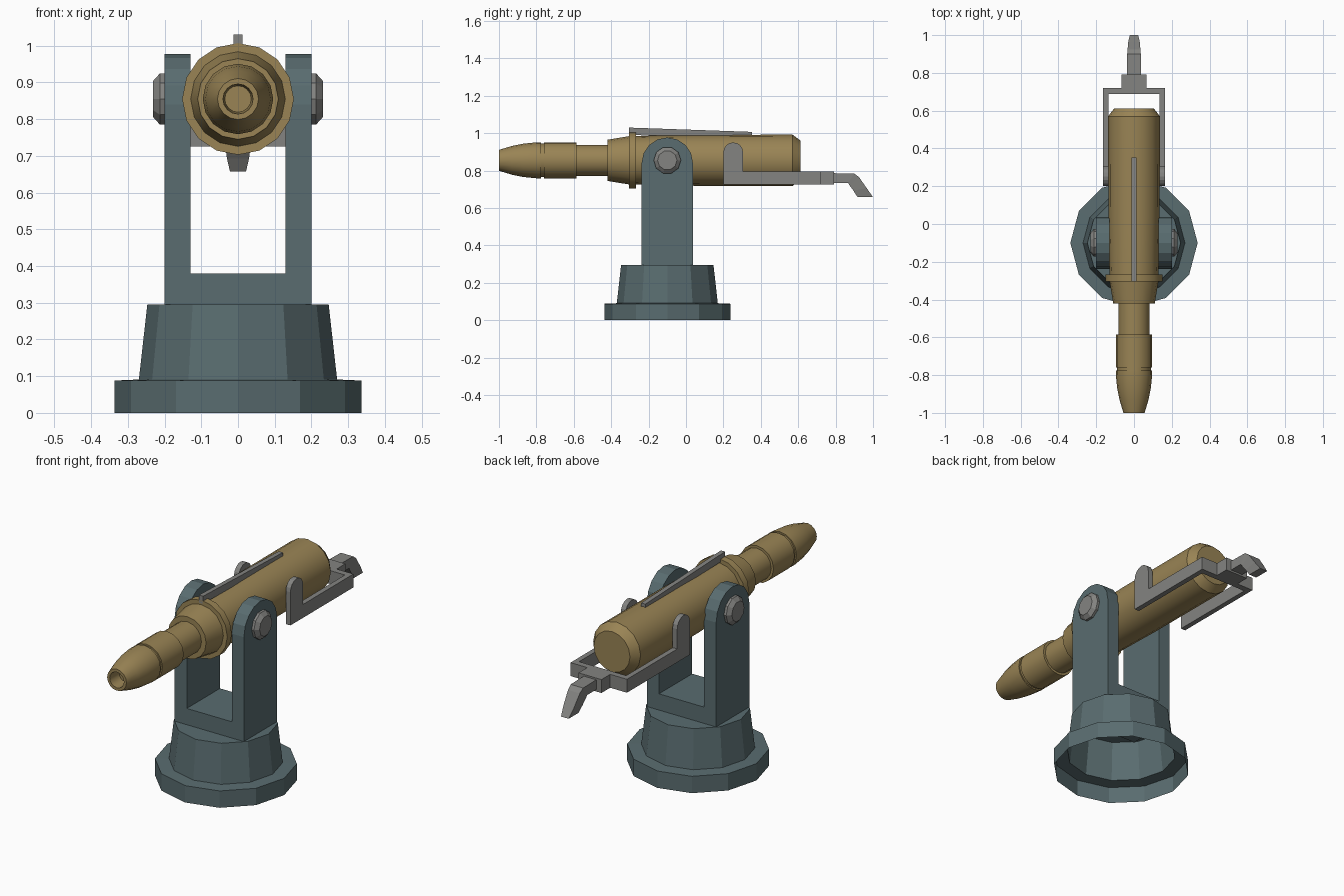
import bpy, bmesh, math

if "Cube" in bpy.data.objects:
    bpy.data.objects.remove(bpy.data.objects["Cube"])

PIVOT_Y, AXIS_Z = -0.10, 0.855


def material(name, rgb):
    m = bpy.data.materials.new(name)
    m.diffuse_color = (*rgb, 1)
    m.use_nodes = True
    m.node_tree.nodes["Principled BSDF"].inputs["Base Color"].default_value = m.diffuse_color
    return m


STEEL = material("blue_grey", (0.10, 0.15, 0.16))
BRASS = material("brass", (0.32, 0.23, 0.09))
GREY = material("mid_grey", (0.23, 0.23, 0.22))


def finish(name, bm, mat, smooth=False, recalc=True):
    if recalc:
        bmesh.ops.recalc_face_normals(bm, faces=bm.faces)
    me = bpy.data.meshes.new(name)
    bm.to_mesh(me)
    bm.free()
    ob = bpy.data.objects.new(name, me)
    bpy.context.collection.objects.link(ob)
    me.materials.append(mat)
    if smooth:
        bpy.ops.object.select_all(action='DESELECT')
        ob.select_set(True)
        bpy.context.view_layer.objects.active = ob
        bpy.ops.object.shade_smooth_by_angle(angle=math.radians(28))
    return ob


def lathe(name, profile, sides, place, mat, caps=(True, True), smooth=False):
    """Rings from (distance along axis, radius); place(c, s, d) gives the point."""
    bm = bmesh.new()
    rings = []
    for d, r in profile:
        angles = [2 * math.pi * i / sides for i in range(sides)]
        rings.append([bm.verts.new(place(r * math.cos(a), r * math.sin(a), d)) for a in angles])
    for a, b in zip(rings, rings[1:]):
        for i in range(sides):
            j = (i + 1) % sides
            bm.faces.new((a[i], a[j], b[j], b[i]))
    if caps[0]:
        bm.faces.new(rings[0][::-1])
    if caps[1]:
        bm.faces.new(rings[-1])
    return finish(name, bm, mat, smooth)


def extrude_x(name, outline, x0, x1, mat):
    """Prism from a (y, z) outline, between two x positions."""
    bm = bmesh.new()
    a = [bm.verts.new((x0, y, z)) for y, z in outline]
    b = [bm.verts.new((x1, y, z)) for y, z in outline]
    bm.faces.new(a)
    bm.faces.new(b[::-1])
    for i in range(len(a)):
        j = (i + 1) % len(a)
        bm.faces.new((a[i], a[j], b[j], b[i]))
    return finish(name, bm, mat)


def box(name, x, y, z, mat):
    return extrude_x(name, [(y[0], z[0]), (y[1], z[0]), (y[1], z[1]), (y[0], z[1])], x[0], x[1], mat)


def arc(cy, cz, r, n):
    return [(cy + r * math.cos(math.pi * i / n), cz + r * math.sin(math.pi * i / n))
            for i in range(n + 1)]


# Pedestal: twelve-sided shell, open underneath
lathe("pedestal", [(0, 0.337), (0.088, 0.337), (0.091, 0.27), (0.295, 0.247)], 12,
      lambda c, s, d: (c, PIVOT_Y + s, d), STEEL, caps=(False, True))

# Yoke: floor block and two round-topped arms
box("yoke_floor", (-0.13, 0.13), (-0.237, 0.037), (0.29, 0.38), STEEL)
arm = [(-0.237, 0.29), (0.037, 0.29)] + arc(PIVOT_Y, 0.84, 0.137, 8)
for side, label in ((-1, "left"), (1, "right")):
    extrude_x(f"yoke_arm_{label}", arm, side * 0.13, side * 0.2, STEEL)
    # Tapered pivot caps
    lathe(f"pivot_cap_{label}", [(0.19, 0.073), (0.213, 0.073), (0.231, 0.052)], 10,
          lambda c, s, d, k=side: (k * d, PIVOT_Y + c, AXIS_Z + s), GREY)
    # Handle bracket: round-topped lug and long arm in one L shape
    bracket = [(0.2, 0.725), (0.72, 0.725), (0.72, 0.795), (0.305, 0.795)]
    bracket += arc(0.2525, 0.898, 0.0525, 8)
    extrude_x(f"bracket_arm_{label}", bracket, side * 0.136, side * 0.163, GREY)

# Barrel: one turned profile with a recessed muzzle
barrel = [(-0.93, 0.036), (-1.0, 0.041), (-1.0, 0.056), (-0.93, 0.077), (-0.87, 0.089),
          (-0.80, 0.096), (-0.775, 0.096), (-0.775, 0.089), (-0.76, 0.089), (-0.76, 0.096),
          (-0.585, 0.096), (-0.585, 0.083), (-0.42, 0.083), (-0.42, 0.11), (-0.305, 0.129),
          (-0.305, 0.152), (-0.268, 0.152), (-0.268, 0.13), (0.04, 0.136), (0.57, 0.137),
          (0.612, 0.105)]
lathe("barrel", barrel, 16, lambda c, s, d: (c, d, AXIS_Z + s), BRASS, smooth=True)

# Sight rail along the top
extrude_x("sight_rail", [(-0.305, 0.99), (0.353, 0.98), (0.353, 1.007), (-0.305, 1.03)],
          -0.012, 0.012, GREY)

# Rear cross bar and handle socket
box("cross_bar", (-0.136, 0.136), (0.688, 0.72), (0.725, 0.795), GREY)
box("handle_socket", (-0.066, 0.066), (0.72, 0.792), (0.725, 0.795), GREY)

# Bent grip: rectangular sections (top y, z, bottom y, z, half width)
bm = bmesh.new()
rings = []
for ty, tz, by, bz, w in ((0.79, 0.786, 0.79, 0.735, 0.036), (0.90, 0.784, 0.866, 0.735, 0.036),
                          (0.925, 0.765, 0.874, 0.722, 0.034), (0.967, 0.705, 0.895, 0.693, 0.03),
                          (1.0, 0.658, 0.917, 0.658, 0.022)):
    rings.append([bm.verts.new(p) for p in ((-w, ty, tz), (w, ty, tz), (w, by, bz), (-w, by, bz))])
for a, b in zip(rings, rings[1:]):
    for i in range(4):
        j = (i + 1) % 4
        bm.faces.new((a[i], a[j], b[j], b[i]))
bm.faces.new(rings[0])
bm.faces.new(rings[-1])
finish("rear_grip", bm, GREY)
